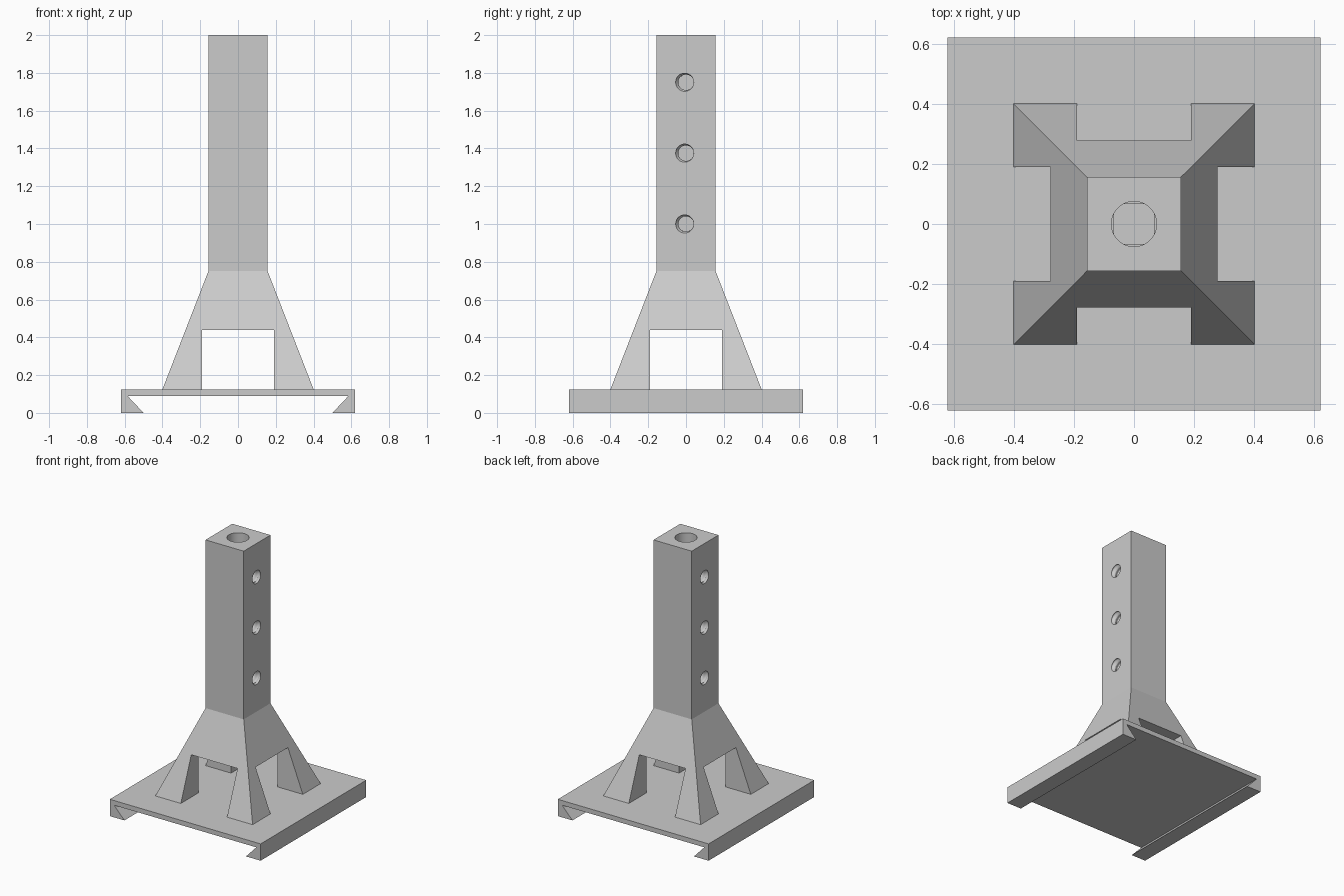
import bpy, bmesh, math
from mathutils import Matrix

if "Cube" in bpy.data.objects:
    bpy.data.objects.remove(bpy.data.objects["Cube"], do_unlink=True)

grey = bpy.data.materials.new("plain grey")
grey.use_nodes = True
grey.diffuse_color = (0.6, 0.6, 0.6, 1)
grey.node_tree.nodes["Principled BSDF"].inputs["Base Color"].default_value = grey.diffuse_color


def loft(name, rings):
    """Solid skinned through a stack of equal-sized point rings."""
    bm = bmesh.new()
    loops = [[bm.verts.new(p) for p in ring] for ring in rings]
    for a, b in zip(loops, loops[1:]):
        for i in range(len(a)):
            j = (i + 1) % len(a)
            bm.faces.new((a[i], a[j], b[j], b[i]))
    bm.faces.new(loops[0])
    bm.faces.new(loops[-1])
    bmesh.ops.recalc_face_normals(bm, faces=bm.faces)
    mesh = bpy.data.meshes.new(name)
    bm.to_mesh(mesh)
    bm.free()
    mesh.materials.append(grey)
    obj = bpy.data.objects.new(name, mesh)
    bpy.context.collection.objects.link(obj)
    return obj


def rect(hx, hy, z):
    return [(-hx, -hy, z), (hx, -hy, z), (hx, hy, z), (-hx, hy, z)]


def circle(r, z, n, cx=0, cy=0):
    return [(cx + r * math.cos(math.tau * i / n), cy + r * math.sin(math.tau * i / n), z)
            for i in range(n)]


def cut(target, cutter):
    cutter.hide_render = True
    mod = target.modifiers.new("cut", "BOOLEAN")
    mod.operation = "DIFFERENCE"
    mod.solver = "EXACT"
    mod.object = cutter
    bpy.context.view_layer.objects.active = target
    bpy.ops.object.modifier_apply(modifier=mod.name)
    bpy.data.objects.remove(cutter, do_unlink=True)


# Base plate with a dovetail channel running front to back
W, TOP = 0.62, 0.125
half = [(W, TOP), (W, 0), (0.5, 0), (0.585, 0.09)]
profile = half + [(-x, z) for x, z in reversed(half)]
loft("base_plate", [[(x, y, z) for x, z in profile] for y in (-W, W)])

# Square post flaring out to a four-legged foot
post = loft("post", [rect(h, h, z) for h, z in ((0.4, TOP), (0.157, 0.75), (0.157, 2))])

# Crossing archways that leave the four legs
for hx, hy in ((0.19, 1), (1, 0.19)):
    cut(post, loft("archway_cutter", [rect(hx, hy, 0), rect(hx, hy, 0.44)]))

# Round socket in the top, with a square pocket below it
cut(post, loft("socket_cutter", [circle(0.075, 1.8, 48), circle(0.075, 2.1, 48)]))
cut(post, loft("pocket_cutter", [rect(0.067, 0.067, 1.7), rect(0.067, 0.067, 1.82)]))

# Threaded holes on both sides: an off-centre circle twisted along its axis
START, END, PITCH, STEPS = 0.075, 0.165, 0.05, 24
for z in (1.0, 1.375, 1.75):
    for turn in (0, math.pi):
        rings = []
        for k in range(STEPS + 1):
            d = START + (END - START) * k / STEPS
            a = math.pi - math.tau * (d - 0.157) / PITCH
            rings.append(circle(0.048, d, 32, 0.007 * math.sin(a), 0.007 * math.cos(a)))
        hole = loft("thread_cutter", rings)
        hole.data.transform(Matrix.Translation((0, 0, z)) @ Matrix.Rotation(turn, 4, "Z")
                            @ Matrix.Rotation(math.pi / 2, 4, "Y"))
        cut(post, hole)

# Smooth the round walls, keep every real edge crisp
bpy.ops.object.select_all(action="DESELECT")
post.select_set(True)
bpy.context.view_layer.objects.active = post
bpy.ops.object.shade_smooth_by_angle(angle=math.radians(15))
